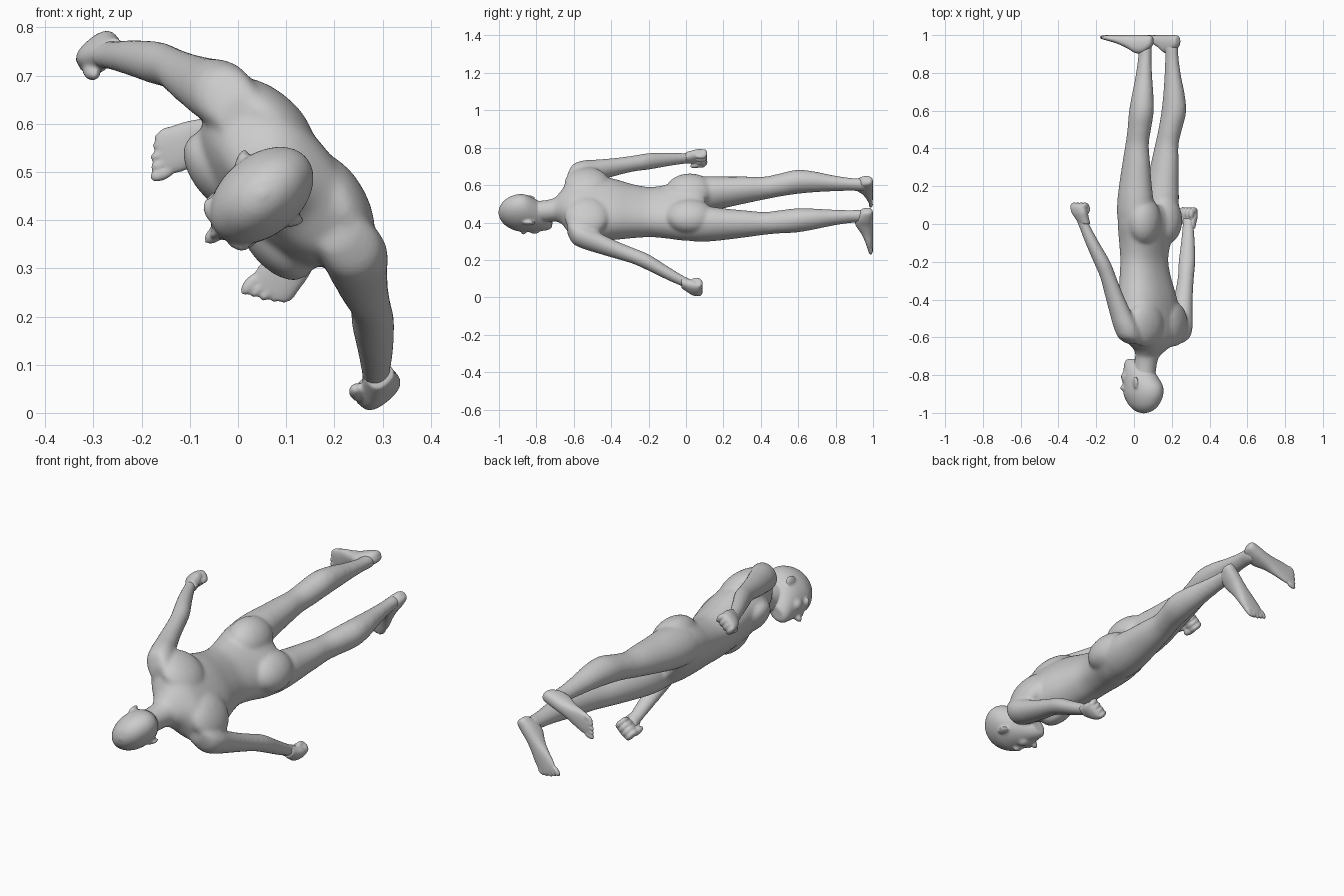
import bpy, bmesh, math
from mathutils import Matrix, Vector

# Body frame: x = figure's left, y = figure's front, z = from head to feet
A = math.radians(50.2)
LEFT = Vector((math.cos(A), 0, -math.sin(A)))
FRONT = Vector((-math.sin(A), 0, -math.cos(A)))
FRAME = Matrix.Translation((0.075, 0, 0.473)) @ Matrix((LEFT, FRONT, (0, 1, 0))).transposed().to_4x4()


def spline(rows, steps=5):
    """Catmull-Rom through the rows"""
    out = []
    n = len(rows)
    for i in range(n - 1):
        p = [rows[max(0, min(n - 1, i + k))] for k in (-1, 0, 1, 2)]
        for j in range(steps):
            t = j / steps
            out.append([0.5 * (2 * b + (c - a) * t + (2 * a - 5 * b + 4 * c - d) * t * t
                               + (3 * b - a - 3 * c + d) * t ** 3) for a, b, c, d in zip(*p)])
    return out + [rows[-1]]


def loft(bm, rows, power=2.0, mat=Matrix(), flip=1, n=32):
    """rows: (along z, centre x, centre y, half x, half y)"""
    rings = []
    for z, cx, cy, rx, ry in spline(rows):
        ring = []
        for k in range(n):
            a = 2 * math.pi * k / n
            c, s = math.cos(a), math.sin(a)
            x = cx + rx * math.copysign(abs(c) ** (2 / power), c)
            y = cy + ry * math.copysign(abs(s) ** (2 / power), s)
            p = mat @ Vector((x, y, z))
            p.x *= flip
            ring.append(bm.verts.new(p))
        rings.append(ring)
    faces = [bm.faces.new(rings[0]), bm.faces.new(rings[-1][::-1])]
    for r, q in zip(rings, rings[1:]):
        faces += [bm.faces.new((r[k], q[k], q[(k + 1) % n], r[(k + 1) % n])) for k in range(n)]
    bmesh.ops.recalc_face_normals(bm, faces=faces)


def blob(bm, centre, radii, rot=Matrix()):
    m = Matrix.Translation(centre) @ rot @ Matrix.Diagonal((*radii, 1))
    bmesh.ops.create_icosphere(bm, subdivisions=3, radius=1, matrix=m)


def finish(bm, name, voxel, smooth, shift=(0, 0, 0)):
    me = bpy.data.meshes.new(name)
    bm.to_mesh(me)
    bm.free()
    ob = bpy.data.objects.new(name, me)
    bpy.context.collection.objects.link(ob)
    ob.matrix_world = FRAME @ Matrix.Translation(shift)
    me.polygons.foreach_set("use_smooth", [True] * len(me.polygons))
    r = ob.modifiers.new("blend", 'REMESH')
    r.mode = 'VOXEL'
    r.voxel_size = voxel
    r.use_smooth_shade = True
    s = ob.modifiers.new("soften", 'SMOOTH')
    s.factor = 0.5
    s.iterations = smooth


body = bmesh.new()
# torso
loft(body, [(-.70, 0, .005, .062, .06), (-.665, 0, -.015, .095, .075), (-.62, 0, -.025, .175, .095),
            (-.57, 0, -.02, .20, .11), (-.48, 0, -.005, .198, .122), (-.38, 0, .005, .178, .12),
            (-.28, 0, .02, .155, .110), (-.19, 0, .027, .145, .102), (-.10, 0, .022, .158, .108),
            (-.01, 0, .010, .182, .115), (.06, 0, .003, .185, .105), (.10, 0, 0, .15, .08)], 2.3)
# neck
loft(body, [(-.82, 0, .03, .058, .062), (-.74, 0, .018, .058, .062), (-.68, 0, 0, .068, .066),
            (-.60, 0, -.03, .11, .07)])
for side in (1, -1):
    # chest, shoulder blade and buttock
    blob(body, (side * .09, .07, -.475), (.10, .058, .09))
    blob(body, (side * .115, -.078, -.53), (.115, .06, .12), Matrix.Rotation(side * .2, 4, 'Z'))
    blob(body, (side * .088, -.045, .02), (.10, .083, .13))
    # arm, the left one held slightly wider
    w = .012 if side > 0 else 0
    loft(body, [(-.635, .16, -.04, .03, .045), (-.605, .195, -.04, .062, .062),
                (-.55, .222, -.035, .064, .068), (-.47, .253, -.02, .055, .06),
                (-.37, .29, -.004, .046, .05), (-.28, .322, .008, .043, .043),
                (-.20, .352, .026, .044, .045), (-.10, .392 + w / 2, .058, .037, .038),
                (-.01, .423 + w, .087, .028, .032), (.03, .435 + w, .098, .028, .034)], flip=side)
    # leg
    loft(body, [(-.03, .10, .01, .075, .085), (.05, .103, .005, .087, .10),
                (.13, .106, 0, .087, .10), (.22, .112, -.006, .077, .09),
                (.32, .118, -.016, .067, .078), (.42, .123, -.026, .058, .065),
                (.50, .128, -.045, .06, .064), (.59, .134, -.064, .062, .068),
                (.68, .130, -.07, .054, .06), (.78, .12, -.07, .041, .047),
                (.88, .112, -.07, .032, .038), (.93, .109, -.07, .032, .038),
                (.965, .107, -.068, .026, .034)], flip=side)
finish(body, "body", .007, 22)

# skull, jaw and face
head = bmesh.new()
loft(head, [(-1.002, 0, .03, .008, .01), (-.99, 0, .03, .036, .05), (-.96, 0, .03, .062, .088),
            (-.91, 0, .032, .08, .117), (-.86, 0, .036, .083, .12), (-.81, 0, .053, .077, .103),
            (-.765, 0, .073, .064, .08), (-.735, 0, .09, .048, .062), (-.715, 0, .10, .03, .04)])
loft(head, [(-.83, 0, .03, .056, .06), (-.74, 0, .018, .056, .06), (-.70, 0, .008, .056, .06)])
blob(head, (0, .16, -.81), (.016, .027, .017))
blob(head, (0, .147, -.832), (.012, .024, .034))
blob(head, (0, .137, -.775), (.028, .02, .018))
blob(head, (0, .13, -.738), (.028, .024, .022))
for side in (1, -1):
    # brow, cheek and ear
    blob(head, (side * .032, .128, -.868), (.036, .024, .018))
    blob(head, (side * .04, .115, -.81), (.03, .03, .034))
    blob(head, (side * .086, .016, -.838), (.009, .021, .033), Matrix.Rotation(side * .35, 4, 'Z'))
finish(head, "head", .006, 6)

for side, word in ((1, "left"), (-1, "right")):
    # fist: palm, curled fingers, thumb
    hand = bmesh.new()
    loft(hand, [(-.01, .413, .092, .026, .03), (.02, .424, .102, .029, .038),
                (.05, .435, .11, .029, .047), (.08, .440, .115, .025, .047),
                (.095, .440, .115, .016, .04)], 2.5, flip=side)
    for k in range(4):
        f = .078 + .024 * k
        blob(hand, (side * .430, f, .085), (.028, .015, .02))
        blob(hand, (side * .41, f, .07), (.015, .0145, .028))
    blob(hand, (side * .412, .15, .05), (.017, .018, .04), Matrix.Rotation(side * .3, 4, 'Y'))
    finish(hand, word + "_hand", .005, 5, (.03, -.008, -.015) if side > 0 else (-.012, -.01, .01))

    # foot: heel to ball, turned outward, then toes
    foot = bmesh.new()
    out = math.radians(11 if side > 0 else 19)
    along = Vector((math.sin(out), math.cos(out), 0))
    across = Vector((math.cos(out), -math.sin(out), 0))
    turn = Matrix.Translation((.103, -.118, 0)) @ Matrix((across, (0, 0, 1), along)).transposed().to_4x4()
    loft(foot, [(0, 0, .972, .014, .016), (.012, 0, .966, .027, .032), (.05, 0, .953, .035, .047),
                (.095, 0, .952, .036, .048), (.145, .003, .966, .038, .034), (.20, .006, .978, .046, .022),
                (.25, .006, .985, .048, .015), (.275, .006, .988, .042, .011)], 2.4, turn, side)
    for k in range(5):
        c = turn @ Vector((-.032 + .0195 * k, .988, .287 - .0024 * k * k))
        size = .0135 if k == 0 else .0098
        c.x *= side
        blob(foot, c, (size, .028 if k == 0 else .022, .0115), Matrix.Rotation(-side * out, 4, 'Z'))
    finish(foot, word + "_foot", .005, 4)
